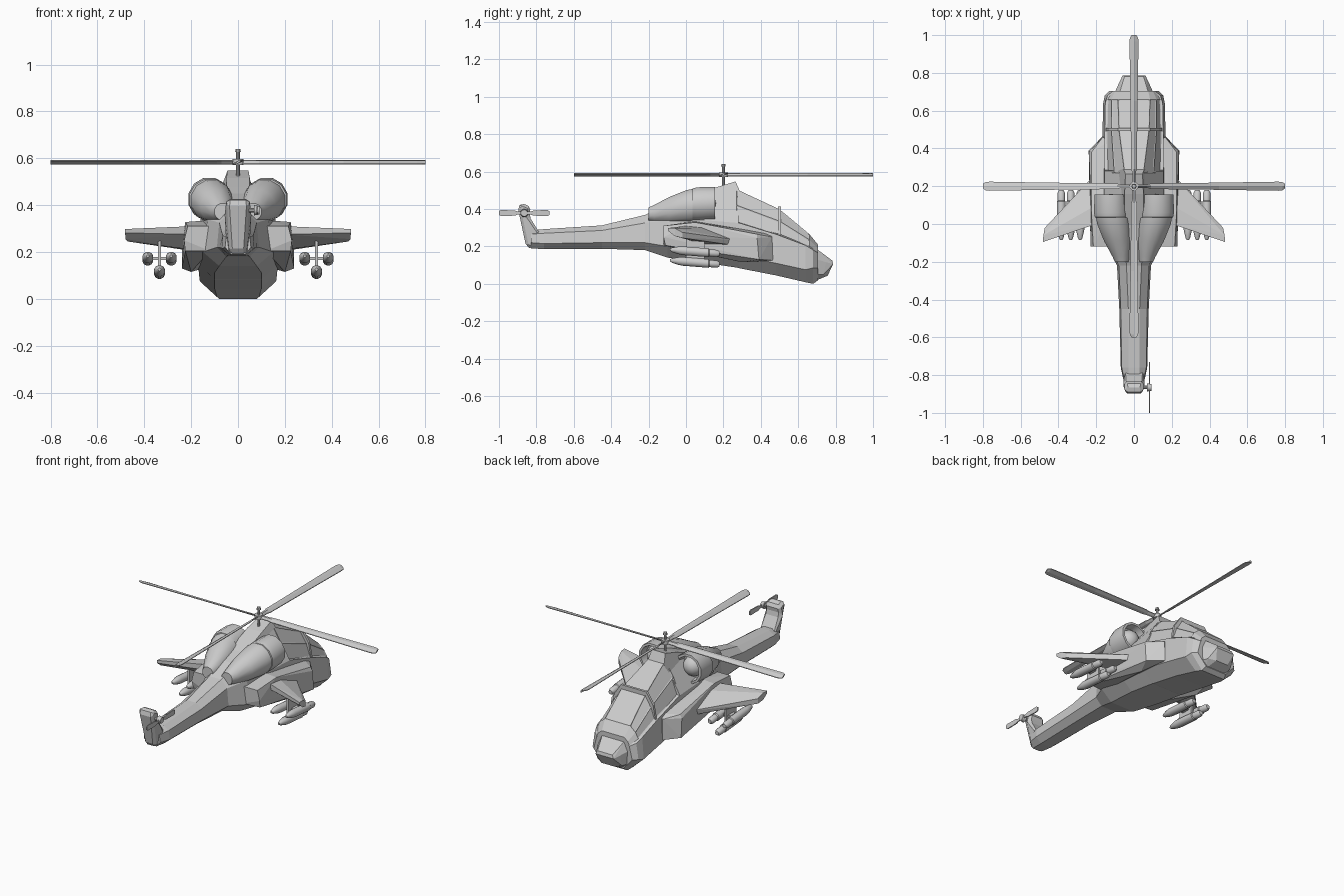
import bpy, bmesh
from math import sin, cos, pi, radians
from mathutils import Matrix, Vector

if "Cube" in bpy.data.objects:
    bpy.data.objects.remove(bpy.data.objects["Cube"])


def finish(name, bm, mirror=False, bevel=0, smooth=False):
    bmesh.ops.recalc_face_normals(bm, faces=bm.faces)
    me = bpy.data.meshes.new(name)
    bm.to_mesh(me)
    bm.free()
    ob = bpy.data.objects.new(name, me)
    bpy.context.collection.objects.link(ob)
    if bevel:
        m = ob.modifiers.new("bevel", 'BEVEL')
        m.width, m.segments, m.limit_method = bevel, 1, 'ANGLE'
    if mirror:
        m = ob.modifiers.new("mirror", 'MIRROR')
        m.use_mirror_merge = False
    if smooth:
        bpy.context.view_layer.objects.active = ob
        bpy.ops.object.select_all(action='DESELECT')
        ob.select_set(True)
        bpy.ops.object.shade_smooth_by_angle(angle=radians(35))
    return ob


def loft(rings):
    """Skin a list of equally sized closed rings and cap both ends."""
    bm = bmesh.new()
    rows = [[bm.verts.new(p) for p in r] for r in rings]
    for a, b in zip(rows, rows[1:]):
        for i in range(len(a)):
            j = (i + 1) % len(a)
            bm.faces.new((a[i], a[j], b[j], b[i]))
    bm.faces.new(rows[0])
    bm.faces.new(rows[-1])
    return bm


def section(y, half):
    """Full ring at y from right-half (x, z) points listed bottom to top."""
    return [(x, y, z) for x, z in half] + [(-x, y, z) for x, z in reversed(half)]


def circle(y, cx, cz, r, n=12):
    return [(cx + r * cos(2 * pi * (i + .5) / n), y, cz + r * sin(2 * pi * (i + .5) / n)) for i in range(n)]


def hull(pts):
    bm = bmesh.new()
    for p in pts:
        bm.verts.new(p)
    bmesh.ops.convex_hull(bm, input=bm.verts)
    bmesh.ops.dissolve_limit(bm, angle_limit=radians(2), verts=bm.verts, edges=bm.edges)
    return bm


def prism(profile):
    """Side profile of (y, z, half width) points, symmetric in x."""
    return loft([[(s * w, y, z) for y, z, w in profile] for s in (-1, 1)])


def box(x0, x1, y0, y1, z0, z1):
    return hull([(x, y, z) for x in (x0, x1) for y in (y0, y1) for z in (z0, z1)])


def rod(name, a, b, r1, r2, n=10, **kw):
    a, b = Vector(a), Vector(b)
    d = b - a
    m = Matrix.Translation((a + b) / 2) @ d.to_track_quat('Z', 'Y').to_matrix().to_4x4()
    bm = bmesh.new()
    bmesh.ops.create_cone(bm, cap_ends=True, segments=n, radius1=r1, radius2=r2, depth=d.length, matrix=m)
    return finish(name, bm, smooth=True, **kw)


# Fuselage and tail boom
stations = [
    (-.83, [(.03, .19), (.055, .22), (.05, .265), (.025, .285)]),
    (-.76, [(.035, .185), (.07, .215), (.065, .27), (.03, .292)]),
    (-.45, [(.04, .187), (.078, .22), (.07, .285), (.03, .312)]),
    (-.22, [(.05, .18), (.09, .22), (.08, .325), (.04, .368)]),
    (-.10, [(.08, .14), (.15, .20), (.13, .34), (.05, .42)]),
    (.10, [(.10, .112), (.17, .175), (.16, .34), (.05, .48)]),
    (.28, [(.10, .085), (.17, .15), (.155, .325), (.05, .50)]),
    (.285, [(.10, .083), (.17, .15), (.155, .325), (.05, .34)]),
    (.48, [(.10, .045), (.167, .11), (.155, .265), (.08, .275)]),
    (.64, [(.09, .008), (.163, .075), (.152, .205), (.09, .215)]),
    (.68, [(.08, .0), (.155, .085), (.14, .18), (.09, .20)]),
    (.705, [(.07, .018), (.13, .085), (.11, .165), (.08, .185)]),
]
finish("fuselage", loft([section(y, h) for y, h in stations]))

# Canopy with slightly recessed panes
bm = loft([section(y, h) for y, h in [
    (.27, [(.145, .32), (.105, .42), (.05, .505)]),
    (.50, [(.145, .265), (.12, .335), (.08, .398)]),
    (.66, [(.14, .20), (.12, .235), (.085, .265)]),
    (.705, [(.11, .17), (.10, .19), (.075, .21)]),
]])
bmesh.ops.recalc_face_normals(bm, faces=bm.faces)
panes = [f for f in bm.faces if f.normal.z > .1 and f.calc_center_median().y < .65]
bmesh.ops.inset_individual(bm, faces=panes, thickness=.007, depth=-.003)
finish("canopy", bm)

# Hoop between the two cockpits
finish("canopy_frame", loft([section(y, [(.148, .26), (.132, .345), (.085, .414)]) for y in (.492, .507)]))

# Sensor nose
finish("nose_sensor", hull([(s * x, y, z) for s in (-1, 1) for x, y, z in [
    (.10, .69, .05), (.10, .70, .13), (.06, .69, .015), (.075, .70, .185),
    (.082, .735, .05), (.078, .75, .115), (.06, .787, .105), (.04, .757, .043), (.05, .782, .124)]]))

# Rotor pylon fairing
finish("rotor_pylon", prism([(-.05, .43, .045), (.06, .475, .05), (.16, .515, .05), (.265, .547, .045),
                             (.29, .49, .055), (.29, .40, .10), (-.05, .38, .08)]))

# Tail fin
finish("tail_fin", prism([(-.825, .186, .035), (-.855, .20, .038), (-.90, .41, .052), (-.88, .432, .045),
                          (-.83, .412, .052), (-.838, .36, .056), (-.785, .275, .06), (-.765, .22, .05)]), bevel=.02)

# Side sponsons
finish("sponson", hull([
    (.12, -.12, .31), (.215, -.12, .31), (.23, -.12, .25), (.12, -.12, .205), (.225, -.11, .205),
    (.225, .05, .328), (.13, .05, .335), (.238, .38, .245), (.225, .38, .265), (.24, .39, .13),
    (.165, .46, .25), (.165, .465, .125), (.13, .44, .27), (.20, .30, .115)]), mirror=True)

# Stub wings, pitched nose down
finish("stub_wing", hull([
    (.20, .27, .235), (.20, .26, .205), (.20, .10, .30), (.20, .10, .21), (.20, .0, .31), (.20, .0, .275),
    (.472, -.02, .275), (.472, -.02, .245), (.48, -.06, .297), (.48, -.06, .255),
    (.482, -.095, .298), (.482, -.095, .282)]), mirror=True)

# Engine nacelles with intake lip and bullet
nac = [(-.20, .065, .372, .037), (-.17, .07, .376, .047), (-.09, .088, .393, .073), (0, .108, .413, .09),
       (.035, .112, .418, .092), (.036, .12, .423, .09), (.06, .122, .426, .093), (.155, .122, .43, .09),
       (.156, .122, .43, .076), (.11, .122, .43, .068)]
finish("engine_nacelle", loft([circle(*r) for r in nac]), mirror=True, smooth=True)
bm = bmesh.new()
bmesh.ops.create_uvsphere(bm, u_segments=14, v_segments=8, radius=.06, matrix=Matrix.Translation((.122, .10, .43)))
finish("intake_bullet", bm, mirror=True, smooth=True)

# Weapon pylons and triple missile racks
finish("weapon_pylon", box(.329, .341, .0, .10, .13, .26), mirror=True)
finish("rack_crossbar", box(.29, .38, .03, .08, .165, .178), mirror=True)
body = [(-.085, .006), (-.075, .012), (-.04, .021), (-.02, .024), (.12, .024), (.125, .02), (.165, .02), (.18, .012)]
for i, (x, z) in enumerate([(.285, .172), (.385, .172), (.335, .115)]):
    rings = [circle(y, x, z - .08 * (y - .04), r) for y, r in body]
    finish(f"missile_{i + 1}", loft(rings), mirror=True, smooth=True)

# Main rotor mast, cap and hub
rod("rotor_mast", (0, .2, .50), (0, .2, .63), .008, .008)
rod("mast_cap", (0, .2, .626), (0, .2, .64), .013, .010)
rod("rotor_hub", (0, .2, .572), (0, .2, .596), .024, .024, n=12)

# Four main blades with a slight pitch
outline = [(.015, .009), (.07, .009), (.09, .015), (.45, .019), (.765, .024), (.785, .022), (.80, .012)]
for i in range(4):
    bm = loft([[(r, -w, .574), (r, 0, .578), (r, w, .588), (r, w, .592), (r, 0, .590), (r, -w, .578)]
               for r, w in outline])
    bm.transform(Matrix.Translation((0, .2, 0)) @ Matrix.Rotation(i * pi / 2, 4, 'Z'))
    finish(f"main_blade_{i + 1}", bm)

# Tail rotor
ty, tz = -.865, .378
rod("tail_rotor_shaft", (.03, ty, tz), (.09, ty, tz), .010, .010)
rod("tail_rotor_hub", (.068, ty, tz), (.092, ty, tz), .022, .018, n=12)
for s, n in ((-1, "rear"), (1, "front")):
    bm = loft([[(x, ty + s * r, tz + w * k) for x, k in ((.079, -1), (.079, 1), (.085, 1), (.085, -1))]
               for r, w in [(.01, .007), (.035, .008), (.05, .014), (.125, .016), (.135, .010)]])
    finish(f"tail_blade_{n}", bm)
